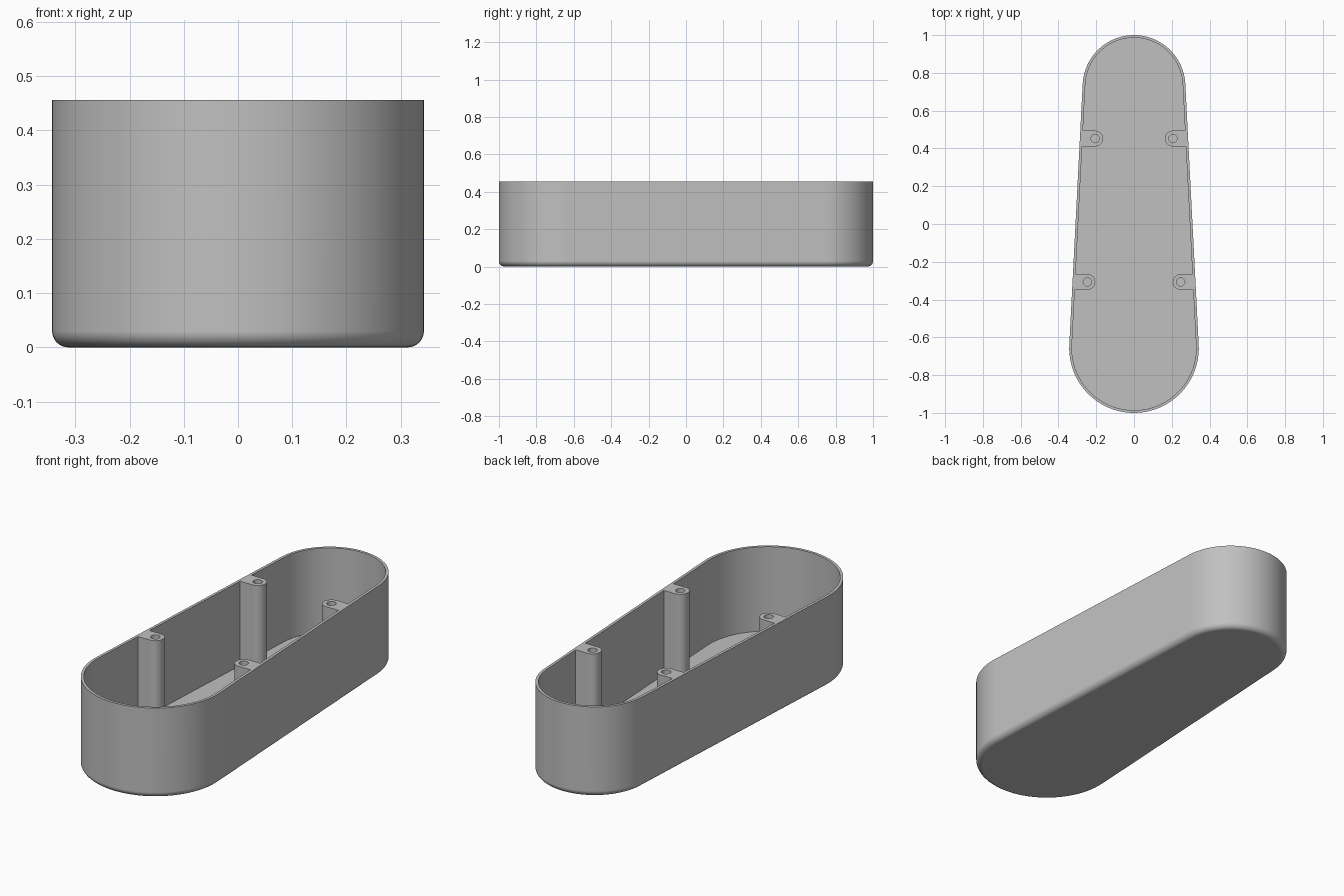
import bpy, bmesh
from math import sin, cos, pi, asin, tan

if "Cube" in bpy.data.objects:
    bpy.data.objects.remove(bpy.data.objects["Cube"])

# Main dimensions
FRONT_R, BACK_R = 0.343, 0.272
FRONT_Y, BACK_Y = FRONT_R - 1, 1 - BACK_R
HEIGHT, WALL, FLOOR, FILLET = 0.456, 0.014, 0.03, 0.03
SLANT = asin((FRONT_R - BACK_R) / (BACK_Y - FRONT_Y))

grey = bpy.data.materials.new("plain_grey")
grey.use_nodes = True
color = (0.53, 0.53, 0.53, 1)
grey.diffuse_color = color
grey.node_tree.nodes["Principled BSDF"].inputs["Base Color"].default_value = color


def finish(bm, name):
    bmesh.ops.recalc_face_normals(bm, faces=bm.faces)
    mesh = bpy.data.meshes.new(name)
    bm.to_mesh(mesh)
    bm.free()
    mesh.materials.append(grey)
    obj = bpy.data.objects.new(name, mesh)
    bpy.context.collection.objects.link(obj)
    bpy.ops.object.select_all(action='DESELECT')
    obj.select_set(True)
    bpy.context.view_layer.objects.active = obj
    bpy.ops.object.shade_smooth_by_angle(angle=pi / 6)
    weighted = obj.modifiers.new("even_normals", 'WEIGHTED_NORMAL')
    weighted.keep_sharp = True
    return obj


def arc(cx, cy, radius, start, end, steps):
    angles = [start + (end - start) * i / steps for i in range(steps + 1)]
    return [(cx + radius * cos(a), cy + radius * sin(a)) for a in angles]


def outline(inset):
    """Tapered rounded outline: two arcs joined by their tangents."""
    return (arc(0, BACK_Y, BACK_R - inset, SLANT, pi - SLANT, 48)
            + arc(0, FRONT_Y, FRONT_R - inset, pi - SLANT, 2 * pi + SLANT, 48))


def inner_wall_x(y):
    """Inside face of the straight side wall."""
    return (FRONT_R - WALL) / cos(SLANT) - (y - FRONT_Y) * tan(SLANT)


# Open tray: rounded bottom edge, outer wall, rim, inner wall, floor
profile = [(FILLET * (1 - sin(t)), FILLET * (1 - cos(t)))
           for t in [pi / 2 * i / 8 for i in range(9)]]
profile += [(0, HEIGHT), (WALL, HEIGHT), (WALL, FLOOR)]
bm = bmesh.new()
rings = [[bm.verts.new((x, y, z)) for x, y in outline(inset)] for inset, z in profile]
for low, high in zip(rings, rings[1:]):
    for i in range(len(low)):
        j = (i + 1) % len(low)
        bm.faces.new((low[i], low[j], high[j], high[i]))
bm.faces.new(rings[0])
bm.faces.new(rings[-1])
finish(bm, "tray_shell")


# Screw posts joined to the side walls, each with a blind hole
def post(name, side, x, y, radius=0.042, hole=0.022, depth=0.3):
    bm = bmesh.new()

    def loop(points, z):
        verts = [bm.verts.new((side * px, py, z)) for px, py in points]
        for a, b in zip(verts, verts[1:] + verts[:1]):
            bm.edges.new((a, b))
        return verts

    def skirt(a, b):
        for i in range(len(a)):
            j = (i + 1) % len(a)
            bm.faces.new((a[i], a[j], b[j], b[i]))

    shape = arc(x, y, radius, pi / 2, 3 * pi / 2, 20)
    shape += [(inner_wall_x(py) + 0.001, py) for py in (y - radius, y + radius)]
    circle = arc(x, y, hole, 0, 2 * pi, 24)[:-1]
    top, rim = loop(shape, HEIGHT), loop(circle, HEIGHT)
    bmesh.ops.triangle_fill(bm, use_beauty=True, edges=bm.edges[:])
    base, pit = loop(shape, FLOOR), loop(circle, HEIGHT - depth)
    skirt(top, base)
    skirt(rim, pit)
    bm.faces.new(base)
    bm.faces.new(pit)
    finish(bm, name)


for side, label in ((1, "left"), (-1, "right")):
    post("front_post_" + label, side, 0.247, -0.307)
    post("back_post_" + label, side, 0.206, 0.452)
